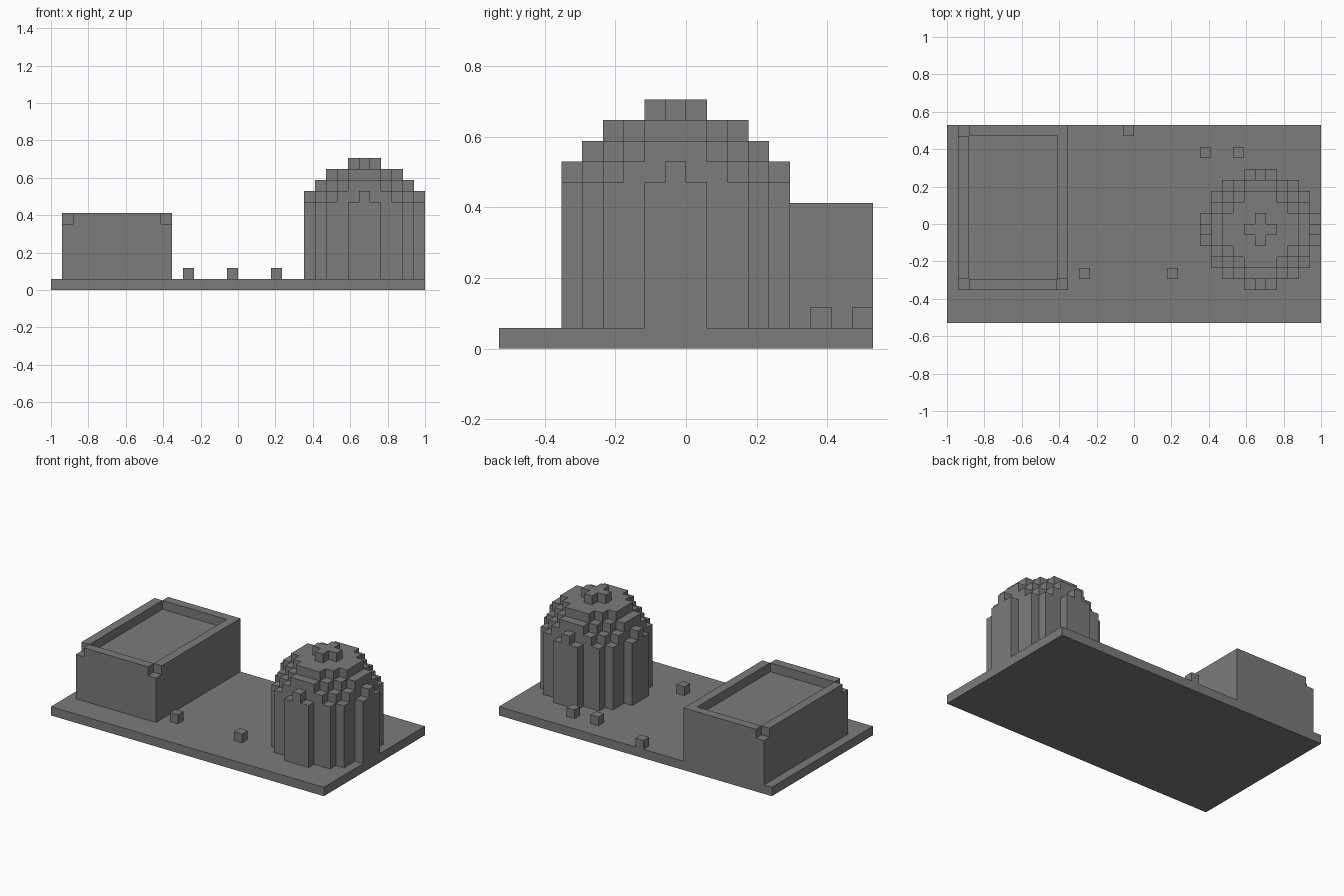
import bpy, bmesh, math
from mathutils import Vector

cube = bpy.data.objects.get("Cube")
if cube:
    bpy.data.objects.remove(cube, do_unlink=True)

UNIT = 2 / 34                       # edge of one block
ORIGIN = Vector((-17, -9, 0))       # grid corner of the slab, in blocks

grey = bpy.data.materials.new("stone_grey")
grey.use_nodes = True
GREY = (0.195, 0.205, 0.19, 1)
grey.diffuse_color = GREY
shader = grey.node_tree.nodes["Principled BSDF"]
shader.inputs["Base Color"].default_value = GREY
shader.inputs["Roughness"].default_value = 0.9


def build_blocks(name, cells):
    """Make one object from grid cells, keeping only the outer faces."""
    cells = set(cells)
    bm = bmesh.new()
    corners = {}

    def vert(point):
        if point not in corners:
            corners[point] = bm.verts.new((Vector(point) + ORIGIN) * UNIT)
        return corners[point]

    for cell in cells:
        for axis in range(3):
            u, v = (axis + 1) % 3, (axis + 2) % 3
            for side in (0, 1):
                step = list(cell)
                step[axis] += 2 * side - 1
                if tuple(step) in cells:
                    continue
                loop = []
                for du, dv in ((0, 0), (1, 0), (1, 1), (0, 1)):
                    p = list(cell)
                    p[axis] += side
                    p[u] += du
                    p[v] += dv
                    loop.append(vert(tuple(p)))
                bm.faces.new(loop if side else loop[::-1])
    # Merge the flat areas into large faces
    bmesh.ops.dissolve_limit(bm, angle_limit=math.radians(1),
                             verts=bm.verts[:], edges=bm.edges[:])
    mesh = bpy.data.meshes.new(name)
    bm.to_mesh(mesh)
    bm.free()
    mesh.materials.append(grey)
    obj = bpy.data.objects.new(name, mesh)
    bpy.context.collection.objects.link(obj)
    return obj


def box(x0, x1, y0, y1, z0, z1):
    return {(x, y, z) for x in range(x0, x1)
            for y in range(y0, y1) for z in range(z0, z1)}


# Ground slab
build_blocks("ground_slab", box(0, 34, 0, 18, 0, 1))

# Hall with a sunken roof; three of its rim corners are missing
hall = box(1, 11, 3, 18, 1, 7) - box(2, 10, 4, 17, 6, 7)
hall -= {(1, 3, 6), (10, 3, 6), (1, 17, 6)}
build_blocks("flat_roof_hall", hall)

# Round tower: straight drum, then shrinking discs up to the crown
CENTRE_X, CENTRE_Y, REACH = 28, 8, 5
squared_radius = {z: 26 for z in range(1, 8)}
squared_radius.update({8: 20, 9: 17, 10: 10, 11: 1})
tower = {(CENTRE_X + x, CENTRE_Y + y, z)
         for z, limit in squared_radius.items()
         for x in range(-REACH, REACH + 1)
         for y in range(-REACH, REACH + 1)
         if x * x + y * y <= limit}
# Single raised blocks on the four sides of the drum
for dx, dy in ((1, 0), (-1, 0), (0, 1), (0, -1)):
    tower.add((CENTRE_X + dx * REACH, CENTRE_Y + dy * REACH, 8))
build_blocks("domed_tower", tower)

# Loose stones on the slab
for i, (x, y) in enumerate(((12, 4), (20, 4), (16, 17), (23, 15), (26, 15))):
    build_blocks(f"loose_stone_{i + 1}", {(x, y, 1)})
